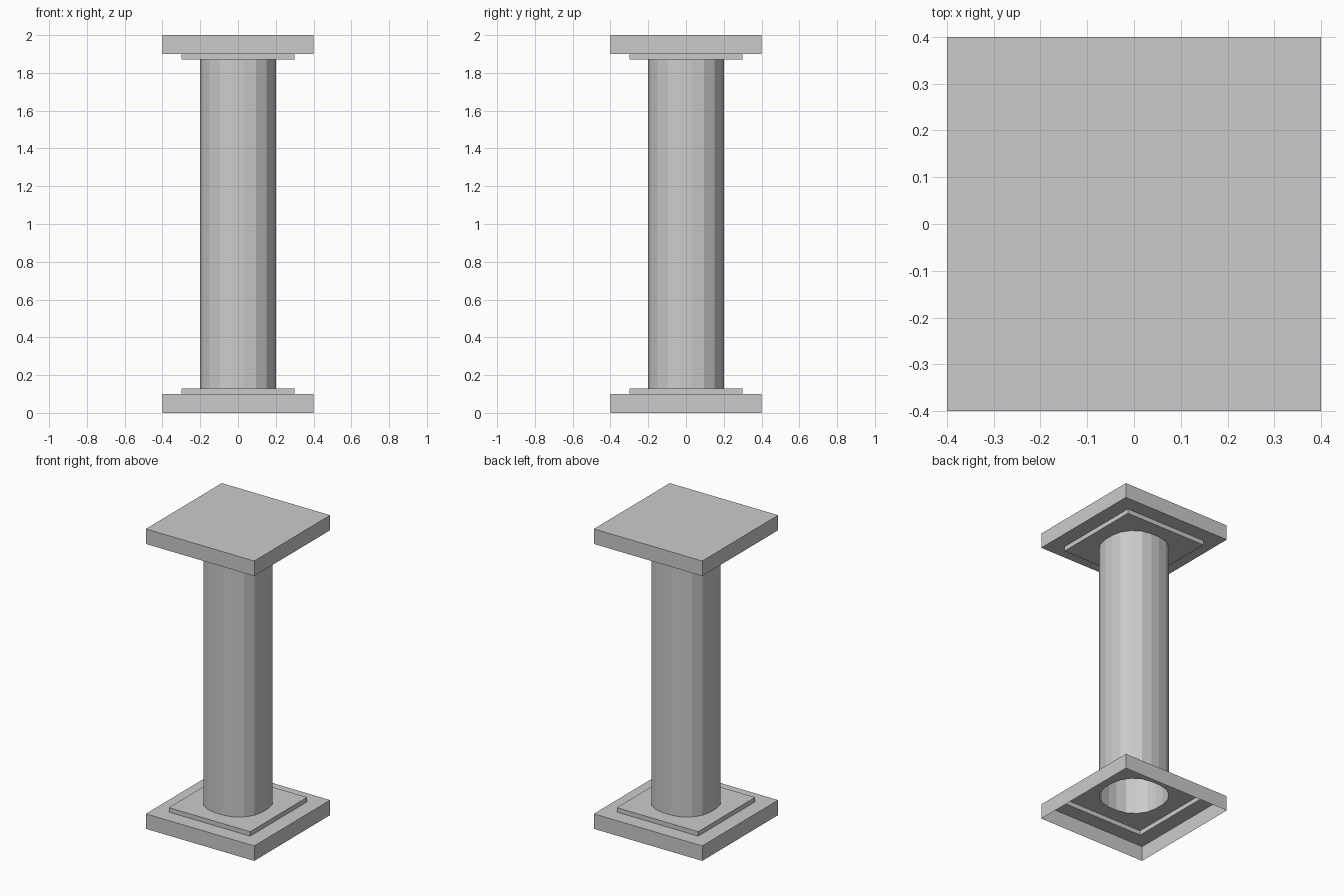
import bpy, bmesh
from math import sin, cos, pi

if "Cube" in bpy.data.objects:
    bpy.data.objects.remove(bpy.data.objects["Cube"])

HEIGHT = 2.0
SLAB, STEP, SHAFT = 0.40, 0.30, 0.20   # half widths
Z_SLAB, Z_STEP = 0.10, 0.13            # tops of the two base tiers
FLAT, ARC_SEGS = 0.03, 4               # shaft: half flat width, segments per rounded corner


def square(h):
    return [(h, -h), (h, h), (-h, h), (-h, -h)]


def rounded_square():
    r = SHAFT - FLAT
    pts = []
    for q, (sx, sy) in enumerate([(1, 1), (-1, 1), (-1, -1), (1, -1)]):
        for i in range(ARC_SEGS + 1):
            a = (q + i / ARC_SEGS) * pi / 2
            pts.append((sx * FLAT + r * cos(a), sy * FLAT + r * sin(a)))
    return pts


def ring(bm, pts, z):
    verts = [bm.verts.new((x, y, z)) for x, y in pts]
    n = len(verts)
    edges = [bm.edges.new((verts[i], verts[(i + 1) % n])) for i in range(n)]
    return verts, edges


def walls(bm, low, high):
    n = len(low)
    for i in range(n):
        j = (i + 1) % n
        bm.faces.new((low[i], low[j], high[j], high[i]))


def finish(bm, name):
    for f in bm.faces:
        f.smooth = False
    me = bpy.data.meshes.new(name)
    bm.to_mesh(me)
    bm.free()
    ob = bpy.data.objects.new(name, me)
    bpy.context.collection.objects.link(ob)
    return ob


def tiers(name, top):
    """Stepped slab shell with a hole for the shaft; flipped when it is the capital."""
    bm = bmesh.new()
    z = (lambda v: HEIGHT - v) if top else (lambda v: v)
    outer, _ = ring(bm, square(SLAB), z(0))
    edge, _ = ring(bm, square(SLAB), z(Z_SLAB))
    foot, _ = ring(bm, square(STEP), z(Z_SLAB))
    rim, rim_e = ring(bm, square(STEP), z(Z_STEP))
    _, hole_e = ring(bm, rounded_square(), z(Z_STEP))
    walls(bm, outer, edge)
    walls(bm, edge, foot)
    walls(bm, foot, rim)
    # ledge between the square step and the shaft outline
    res = bmesh.ops.triangle_fill(bm, use_beauty=True, edges=rim_e + hole_e,
                                  normal=(0, 0, -1 if top else 1))
    ledge = [g for g in res["geom"] if isinstance(g, bmesh.types.BMFace)]
    if top:
        bm.faces.new(outer)
        bmesh.ops.recalc_face_normals(bm, faces=bm.faces[:])
    bm.normal_update()
    want = -1 if top else 1
    for f in ledge:
        if f.normal.z * want < 0:
            f.normal_flip()
    return finish(bm, name)


# base, open underneath
tiers("base", False)

# capital, closed on top
tiers("capital", True)

# hollow shaft with rounded corners
bm = bmesh.new()
low, _ = ring(bm, rounded_square(), Z_STEP)
high, _ = ring(bm, rounded_square(), HEIGHT - Z_STEP)
walls(bm, low, high)
finish(bm, "shaft")
